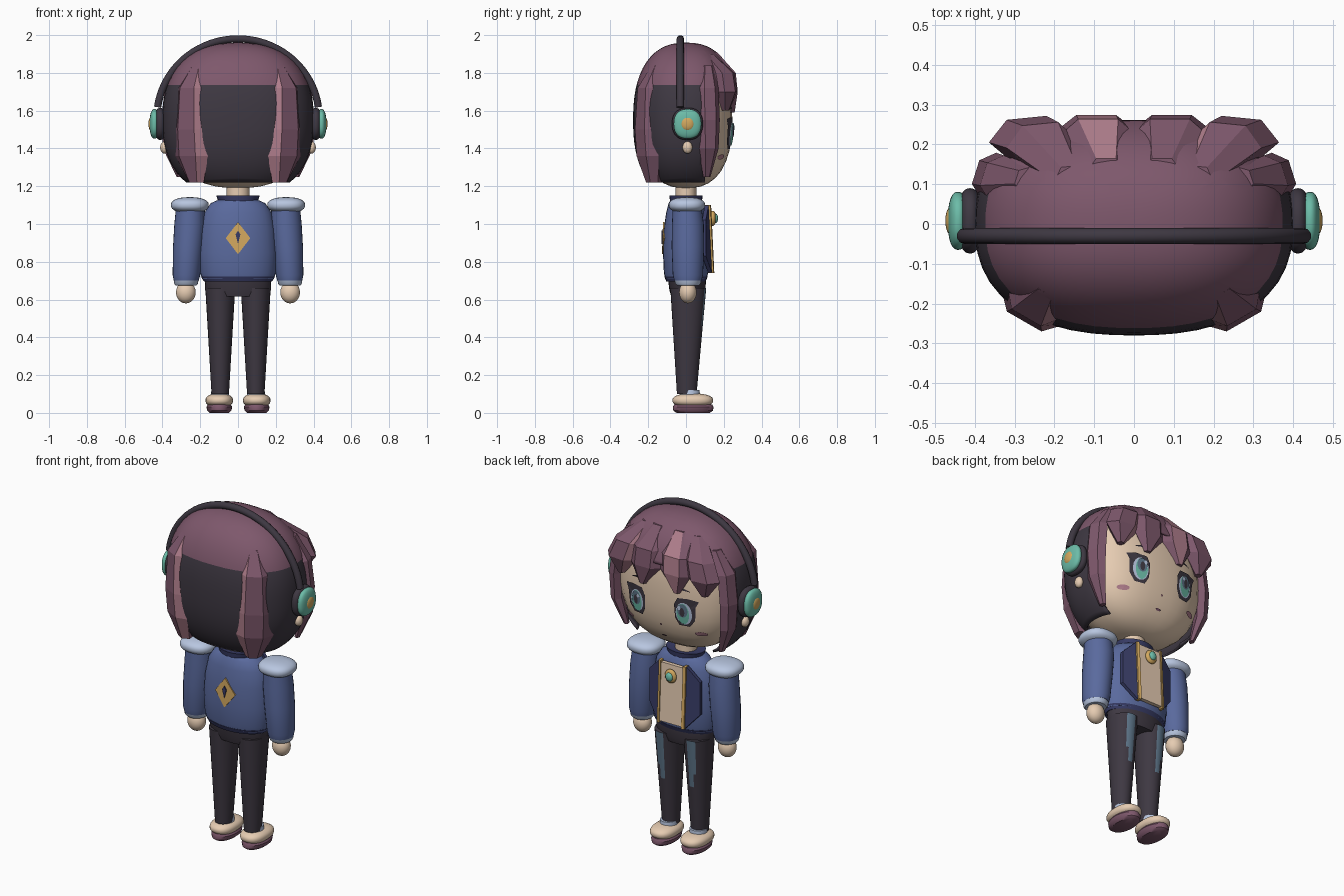
import bpy, bmesh, math
from mathutils import Vector

if "Cube" in bpy.data.objects:
    bpy.data.objects.remove(bpy.data.objects["Cube"])


def mat(name, r, g, b):
    lin = [(c / 255 / 12.92) if c < 11 else ((c / 255 + 0.055) / 1.055) ** 2.4 for c in (r, g, b)]
    m = bpy.data.materials.new(name)
    m.diffuse_color = (*lin, 1)
    m.use_nodes = True
    m.node_tree.nodes["Principled BSDF"].inputs["Base Color"].default_value = m.diffuse_color
    return m


MAUVE = mat("mauve", 126, 88, 108)
PINK = mat("dusty pink", 176, 126, 140)
CHAR = mat("charcoal", 62, 56, 66)
SKIN = mat("warm skin", 230, 204, 178)
BLUE = mat("jacket blue", 90, 106, 158)
PALE = mat("pale blue", 184, 198, 224)
NAVY = mat("navy", 56, 60, 102)
TEAL = mat("teal", 108, 188, 168)
GOLD = mat("gold", 210, 168, 95)
SLATE = mat("slate", 94, 118, 138)
SIDES = ((1, "right_"), (-1, "left_"))


def finish(name, bm, mats, smooth=True):
    bmesh.ops.recalc_face_normals(bm, faces=bm.faces)
    me = bpy.data.meshes.new(name)
    bm.to_mesh(me)
    bm.free()
    ob = bpy.data.objects.new(name, me)
    bpy.context.collection.objects.link(ob)
    for m in mats:
        me.materials.append(m)
    if smooth:
        bpy.ops.object.select_all(action='DESELECT')
        ob.select_set(True)
        bpy.context.view_layer.objects.active = ob
        bpy.ops.object.shade_smooth_by_angle(angle=math.radians(40))
    return ob


def rounded(c, r, p=2.0, u=32, v=20):
    """Ellipsoid, boxier as p grows above 2."""
    bm = bmesh.new()
    bmesh.ops.create_uvsphere(bm, u_segments=u, v_segments=v, radius=1)
    for vert in bm.verts:
        k = sum(abs(a) ** p for a in vert.co) ** (-1 / p)
        vert.co = Vector([c[i] + r[i] * k * vert.co[i] for i in range(3)])
    return bm


def blob(name, m, c, r, p=2.0):
    return finish(name, rounded(c, r, p), [m])


def skin_rings(rings, pick=None):
    """Bridge rings of points and cap both ends."""
    bm = bmesh.new()
    vs = [[bm.verts.new(q) for q in ring] for ring in rings]
    n = len(vs[0])
    for a, b in zip(vs, vs[1:]):
        for k in range(n):
            f = bm.faces.new((a[k], a[(k + 1) % n], b[(k + 1) % n], b[k]))
            f.material_index = pick(k, f.calc_center_median()) if pick else 0
    bm.faces.new(vs[0])
    bm.faces.new(vs[-1])
    return bm


def loft(name, mats, rings, s=1, n=28, pick=None):
    """Upright tube from (z, cx, cy, rx, ry) rings."""
    pts = [[(s * cx + rx * math.cos(math.tau * k / n), cy + ry * math.sin(math.tau * k / n), z)
            for k in range(n)] for z, cx, cy, rx, ry in rings]
    return finish(name, skin_rings(pts, pick), mats)


def lock(name, s, out, path, stripe=()):
    """Faceted six-sided hair lock from (x, y, z, width, depth) rings."""
    ox, oy = Vector(out).normalized()
    sx, sy = abs(oy), ox if oy < 0 else -ox
    rings = []
    for x, y, z, w, d in path:
        ring = []
        for k in range(6):
            a, b = w * math.cos(k * math.pi / 3), d * math.sin(k * math.pi / 3)
            ring.append((s * (x + sx * a + ox * b), y + sy * a + oy * b, z))
        rings.append(ring)
    return finish(name, skin_rings(rings, lambda k, c: int(k in stripe)), [MAUVE, PINK], False)


def slab(name, m, pts, t):
    """Flat plate through 3D points, thickened along y."""
    bm = bmesh.new()
    a = [bm.verts.new(p) for p in pts]
    f = bm.faces.new(a)
    g = bmesh.ops.extrude_face_region(bm, geom=[f])
    bmesh.ops.translate(bm, vec=(0, t, 0), verts=[v for v in g["geom"] if isinstance(v, bmesh.types.BMVert)])
    return finish(name, bm, [m], False)


# Head and neck
HC, HR, HP = (0, 0, 1.56), (0.37, 0.245, 0.37), 2.5
blob("head", SKIN, HC, HR, HP)
loft("neck", [SKIN], [(1.08, 0, 0, 0.06, 0.055), (1.24, 0, 0, 0.06, 0.055)])


def face_y(x, z):
    q = 1 - abs(x / HR[0]) ** HP - abs((z - HC[2]) / HR[2]) ** HP
    return HR[1] * max(q, 0) ** (1 / HP)


def face_plate(name, m, cx, cz, pts, off, s=1):
    """Thin painted patch that follows the face."""
    bm = bmesh.new()
    vs = [bm.verts.new((s * (cx + x), face_y(cx + x, cz + z) + off, cz + z)) for x, z in pts]
    mid = bm.verts.new((s * cx, face_y(cx, cz) + off, cz))
    for a, b in zip(vs, vs[1:] + vs[:1]):
        bm.faces.new((a, b, mid))
    ob = finish(name, bm, [m], False)
    if ob.data.polygons[0].normal.y < 0:
        ob.data.flip_normals()


def oval(rx, rz, n=16):
    return [(rx * math.cos(math.tau * k / n), rz * math.sin(math.tau * k / n)) for k in range(n)]


# Eyes, brows, blush
LASH = [(-0.055, 0.04), (-0.035, 0.08), (0.03, 0.085), (0.085, 0.075), (0.068, 0.04),
        (0.062, -0.04), (0.03, -0.082), (-0.03, -0.082), (-0.052, -0.04)]
for s, side in SIDES:
    face_plate(side + "lashes", CHAR, 0.15, 1.48, LASH, 0.006, s)
    face_plate(side + "eye_white", PALE, 0.153, 1.475, oval(0.047, 0.066), 0.010, s)
    face_plate(side + "iris", TEAL, 0.15, 1.475, oval(0.036, 0.062), 0.014, s)
    face_plate(side + "iris_shade", SLATE, 0.15, 1.495, oval(0.03, 0.04), 0.017, s)
    face_plate(side + "pupil", CHAR, 0.15, 1.487, oval(0.014, 0.027), 0.020, s)
    face_plate(side + "eye_glint", PALE, 0.132, 1.512, oval(0.011, 0.014, 8), 0.022, s)
    face_plate(side + "brow", CHAR, 0.145, 1.61, [(-0.05, -0.008), (0.0, 0.0), (0.05, -0.004),
               (0.0, 0.014), (-0.045, 0.006)], 0.006, s)
    face_plate(side + "blush", PINK, 0.23, 1.355, oval(0.032, 0.014), 0.006, s)
face_plate("nose", PINK, 0, 1.37, oval(0.007, 0.007, 8), 0.006)
face_plate("mouth", MAUVE, 0, 1.295, oval(0.018, 0.006, 10), 0.006)

# Hair shell: cut level at the bottom, open at the face, two colours by height
bm = rounded((0, 0, 1.55), (0.4, 0.28, 0.41), 2.4, 48, 32)
for co, no in (((0, 0, 1.735), (0, 0, 1)), ((0, 0, 1.22), (0, 0, 1)), ((0, 0.1, 0), (0, 1, 0))):
    bmesh.ops.bisect_plane(bm, geom=bm.verts[:] + bm.edges[:] + bm.faces[:], plane_co=co, plane_no=no)
gone = []
for f in bm.faces:
    c = f.calc_center_median()
    f.material_index = int(c.z < 1.735)
    if c.z < 1.22 or (c.z < 1.735 and c.y > 0.1):
        gone.append(f)
bmesh.ops.delete(bm, geom=gone, context='FACES')
shell = finish("hair_shell", bm, [MAUVE, CHAR])
sol = shell.modifiers.new("thickness", 'SOLIDIFY')
sol.thickness, sol.offset = 0.012, -1

# Hair locks
for s, side in SIDES:
    lock(side + "back_lock", s, (0.5, -0.87), [
        (0.21, -0.15, 1.84, 0.04, 0.03), (0.245, -0.19, 1.72, 0.085, 0.06), (0.25, -0.2, 1.5, 0.1, 0.06),
        (0.245, -0.195, 1.36, 0.1, 0.055), (0.22, -0.17, 1.22, 0.045, 0.04)], (2,))
    lock(side + "side_lock", s, (0.95, 0.3), [
        (0.27, 0.11, 1.84, 0.035, 0.03), (0.345, 0.115, 1.72, 0.06, 0.04), (0.365, 0.12, 1.55, 0.062, 0.04),
        (0.36, 0.12, 1.4, 0.055, 0.035), (0.31, 0.11, 1.25, 0.02, 0.015)])
    lock(side + "outer_bang", s, (0.1, 1), [
        (0.16, 0.11, 1.9, 0.04, 0.04), (0.23, 0.2, 1.8, 0.09, 0.06), (0.265, 0.215, 1.7, 0.1, 0.06),
        (0.27, 0.21, 1.6, 0.02, 0.02)], (2,) if s > 0 else ())
    lock(side + "centre_bang", s, (0, 1), [
        (0.07, 0.13, 1.91, 0.05, 0.04), (0.09, 0.22, 1.8, 0.1, 0.05), (0.095, 0.235, 1.7, 0.1, 0.045),
        (0.11, 0.24, 1.59, 0.02, 0.02)], (1,) if s < 0 else ())

# Headphones
cu = bpy.data.curves.new("headband", 'CURVE')
cu.dimensions, cu.bevel_depth, cu.bevel_resolution, cu.use_fill_caps = '3D', 0.02, 3, True
sp = cu.splines.new('POLY')
sp.points.add(40)
for i, p in enumerate(sp.points):
    a = math.radians(8 + 164 * i / 40)
    p.co = (0.43 * math.cos(a), -0.03, 1.56 + 0.42 * math.sin(a), 1)
cu.materials.append(CHAR)
bpy.context.collection.objects.link(bpy.data.objects.new("headband", cu))
for s, side in SIDES:
    blob(side + "ear_cushion", CHAR, (s * 0.412, 0.008, 1.53), (0.032, 0.082, 0.085), 2.4)
    blob(side + "ear_cup", TEAL, (s * 0.442, 0.008, 1.53), (0.026, 0.073, 0.078), 2.4)
    blob(side + "ear_cap", GOLD, (s * 0.456, 0.008, 1.53), (0.018, 0.037, 0.038), 2.2)
    blob(side + "earlobe", SKIN, (s * 0.39, 0.008, 1.405), (0.022, 0.026, 0.032))

# Jacket
loft("jacket", [BLUE], [(0.71, 0, 0, 0.19, 0.11), (0.74, 0, 0, 0.2, 0.117), (0.85, 0, 0, 0.205, 0.122),
     (0.97, 0, 0, 0.197, 0.118), (1.06, 0, 0, 0.178, 0.105), (1.11, 0, 0, 0.145, 0.092),
     (1.13, 0, 0, 0.1, 0.08)])
loft("jacket_hem", [NAVY], [(0.695, 0, 0, 0.18, 0.104), (0.722, 0, 0, 0.196, 0.115)])
loft("collar", [NAVY], [(1.08, 0, 0, 0.09, 0.08), (1.15, 0, 0, 0.115, 0.088), (1.145, 0, 0, 0.075, 0.062)])

# Shirt front, trims, lapels, brooch
slab("shirt_front", SKIN, [(-0.075, 0.105, 1.09), (0.075, 0.105, 1.09), (0.075, 0.122, 0.75), (-0.075, 0.122, 0.75)], 0.022)
for s, side in SIDES:
    slab(side + "trim", GOLD, [(s * 0.072, 0.105, 1.1), (s * 0.088, 0.1, 1.1),
         (s * 0.088, 0.118, 0.74), (s * 0.072, 0.122, 0.74)], 0.028)
    slab(side + "lapel", NAVY, [(s * 0.086, 0.1, 1.1), (s * 0.165, 0.085, 1.02),
         (s * 0.165, 0.085, 0.83), (s * 0.086, 0.118, 0.74)], 0.02)
blob("brooch", GOLD, (0, 0.142, 1.03), (0.036, 0.018, 0.04))
blob("brooch_gem", TEAL, (0, 0.156, 1.03), (0.022, 0.014, 0.025))

# Back emblem
slab("back_diamond", GOLD, [(0, -0.127, 0.84), (0.065, -0.12, 0.925), (0, -0.122, 1.01), (-0.065, -0.12, 0.925)], 0.009)
slab("diamond_slot", NAVY, [(0, -0.13, 0.895), (0.013, -0.13, 0.945), (0, -0.13, 0.965), (-0.013, -0.13, 0.945)], 0.008)

# Arms
for s, side in SIDES:
    loft(side + "sleeve", [BLUE], [(0.70, 0.274, 0.01, 0.066, 0.072), (0.73, 0.273, 0.01, 0.073, 0.08),
         (0.88, 0.264, 0.01, 0.08, 0.086), (1.0, 0.255, 0.01, 0.082, 0.084), (1.1, 0.252, 0.005, 0.075, 0.075)], s)
    blob(side + "shoulder_pad", PALE, (s * 0.255, 0.005, 1.1), (0.1, 0.096, 0.042), 2.4)
    loft(side + "cuff", [PALE], [(0.675, 0.275, 0.01, 0.056, 0.058), (0.685, 0.275, 0.01, 0.063, 0.068),
         (0.72, 0.274, 0.01, 0.067, 0.074)], s)
    blob(side + "hand", SKIN, (s * 0.276, 0.01, 0.638), (0.052, 0.046, 0.058))

# Trousers with worn patches on the thigh fronts
loft("hips", [CHAR], [(0.615, 0, 0.008, 0.155, 0.085), (0.65, 0, 0.008, 0.174, 0.096), (0.705, 0, 0.005, 0.176, 0.1)])


def patch(k, c):
    return int(c.y > 0.03 and 0.38 < c.z < 0.66 and abs(abs(c.x) - 0.1) < (0.028 if c.z > 0.48 else 0.014))


for s, side in SIDES:
    zs = [0.1 + 0.04 * i for i in range(15)]
    loft(side + "leg", [CHAR, SLATE], [(z, 0.094, 0.004 + 0.008 * t, 0.046 + 0.033 * t, 0.052 + 0.043 * t)
         for z in zs for t in [(z - 0.1) / 0.56]], s, 28, patch)
    loft(side + "sock", [PALE], [(0.07, 0.096, 0.02, 0.05, 0.055), (0.12, 0.096, 0.022, 0.045, 0.05)], s)
    blob(side + "shoe", SKIN, (s * 0.099, 0.036, 0.066), (0.073, 0.108, 0.037), 2.4)
    loft(side + "sole", [MAUVE], [(0.0, 0.099, 0.038, 0.05, 0.088), (0.012, 0.099, 0.038, 0.064, 0.105),
         (0.032, 0.099, 0.038, 0.068, 0.108), (0.045, 0.099, 0.038, 0.06, 0.1)], s)
